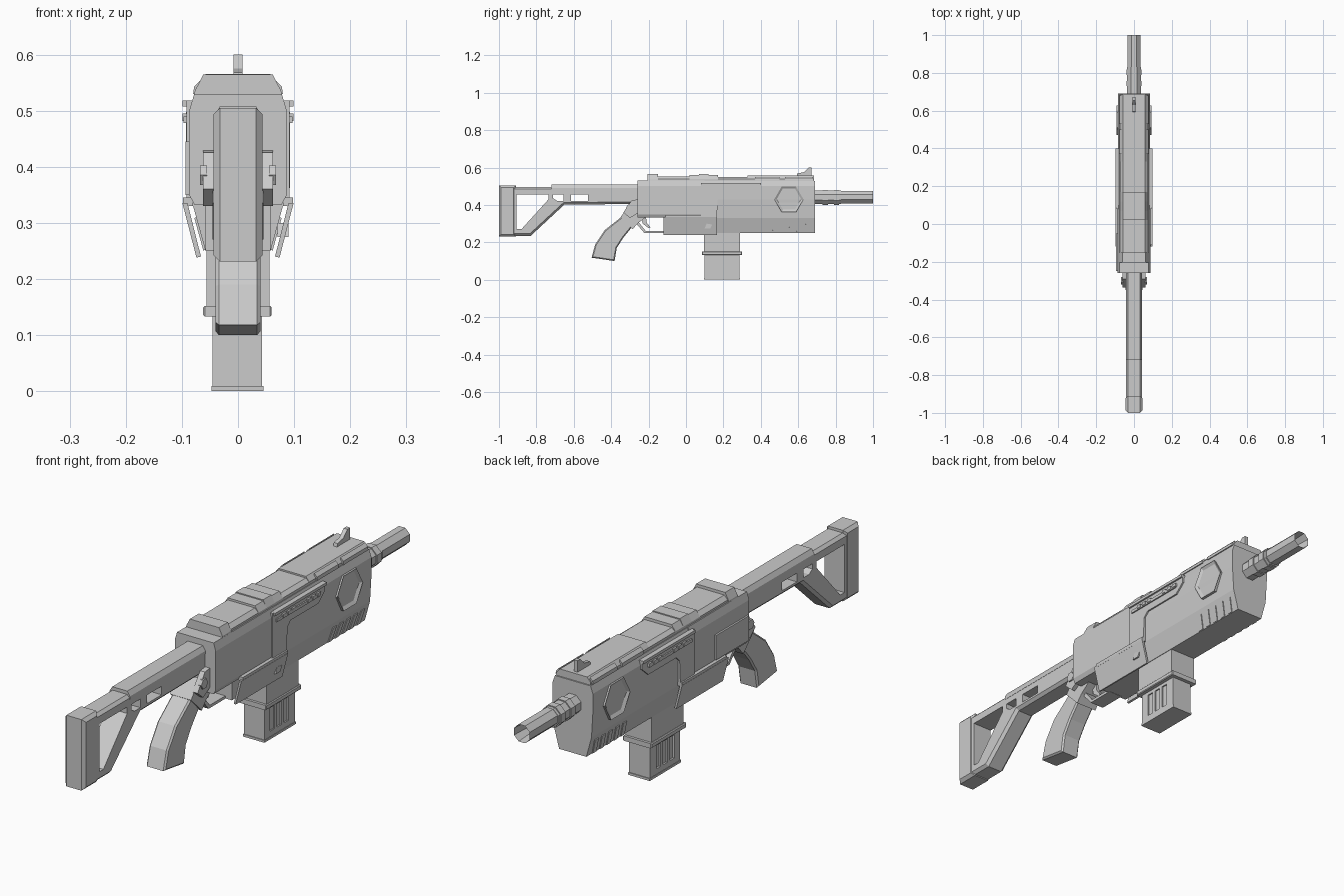
import bpy, bmesh, math
from mathutils import Vector

if "Cube" in bpy.data.objects:
    bpy.data.objects.remove(bpy.data.objects["Cube"])


def prism(name, pts, axis, lo, hi, bevel=0.0, inset=None):
    """Extrude a 2D outline along an axis: x takes (y,z), y takes (x,z), z takes (x,y)."""
    i = 'xyz'.index(axis)
    bm = bmesh.new()
    vs = []
    for p in pts:
        c = list(p)
        c.insert(i, lo)
        vs.append(bm.verts.new(c))
    face = bm.faces.new(vs)
    top = bmesh.ops.extrude_face_region(bm, geom=[face])['geom']
    d = Vector((0, 0, 0))
    d[i] = hi - lo
    bmesh.ops.translate(bm, verts=[g for g in top if isinstance(g, bmesh.types.BMVert)], vec=d)
    bmesh.ops.recalc_face_normals(bm, faces=bm.faces)
    if inset:  # recess the far cap: (rim, depth)
        cap = max((f for f in bm.faces), key=lambda f: f.normal.dot(d))
        bmesh.ops.inset_region(bm, faces=[cap], thickness=inset[0])
        bmesh.ops.translate(bm, verts=cap.verts, vec=-d.normalized() * inset[1])
    if bevel:  # chamfer the two cap outlines
        es = [e for e in bm.edges if abs(e.verts[0].co[i] - e.verts[1].co[i]) < 1e-6]
        bmesh.ops.bevel(bm, geom=es, offset=bevel, segments=1, affect='EDGES')
    me = bpy.data.meshes.new(name)
    bm.to_mesh(me)
    bm.free()
    ob = bpy.data.objects.new(name, me)
    bpy.context.collection.objects.link(ob)
    return ob


def box(name, x0, x1, y0, y1, z0, z1, bevel=0.0):
    return prism(name, [(y0, z0), (y1, z0), (y1, z1), (y0, z1)], 'x', x0, x1, bevel)


def sym(name, half, y0, y1):
    """Cross-section mirrored across x = 0, run along y."""
    return prism(name, half + [(-x, z) for x, z in reversed(half)], 'y', y0, y1)


def cut(ob, cutter):
    m = ob.modifiers.new('cut', 'BOOLEAN')
    m.operation, m.solver, m.object = 'DIFFERENCE', 'EXACT', cutter
    cutter.hide_render = True
    cutter.hide_set(True)


def ngon(cy, cz, r, n, turn=0.0):
    return [(cy + r * math.cos(turn + k * math.tau / n),
             cz + r * math.sin(turn + k * math.tau / n)) for k in range(n)]


# Receiver: front housing, rear housing, lower block
sym('front_housing', [(.058, .25), (.08, .33), (.086, .43), (.086, .50), (.076, .528)], .08, .69)
sym('rear_housing', [(.078, .333), (.087, .35), (.087, .50), (.078, .53)], -.26, .1)
box('lower_receiver', -.058, .058, -.12, .2, .25, .36)

# Top cover in stepped sections
for k, (y0, y1, z) in enumerate([(-.15, .02, .553), (.02, .07, .561), (.07, .12, .565),
                                 (.12, .17, .561), (.17, .33, .55), (.33, .685, .556)]):
    sym(f'top_cover_{k}', [(.074, .515), (.073, .538), (.058, z)], y0, y1)
sym('rear_sight_block', [(.08, .515), (.077, .535), (.062, .564)], -.205, -.15)
prism('front_sight', [(.59, .55), (.595, .568), (.63, .575), (.655, .6), (.672, .6), (.672, .55)],
      'x', -.008, .008)

# Side parts on both flanks
for s, side in ((1, 'right'), (-1, 'left')):
    prism('side_plate_' + side,
          [(.08, .33), (.165, .33), (.17, .43), (.19, .45), (.36, .45), (.4, .485), (.4, .518),
           (.08, .518)], 'x', s * .08, s * .092)
    prism('lower_skirt_' + side,
          [(s * .099, .335), (s * .09, .335), (s * .066, .24), (s * .074, .238)], 'y', -.12, .165)
    box('skirt_web_' + side, s * .08, s * .098, -.11, .165, .33, .345)
    # Rail strip with small teeth
    box('side_rail_' + side, s * .085, s * .099, .085, .4, .507, .518)
    box('rail_ledge_' + side, s * .085, s * .097, .1, .36, .478, .49)
    for k in range(3):
        for y in (.135, .285):
            box('rail_tooth_' + side, s * .085, s * .099, y + k * .03, y + .02 + k * .03, .482, .495)
    # Strips along the upper edge
    for y0, y1 in ((.37, .5), (.53, .68)):
        prism('upper_strip_' + side,
              [(s * .065, .535), (s * .08, .53), (s * .078, .543), (s * .066, .555)], 'y', y0, y1)
    # Hexagonal port
    prism('hex_port_' + side, ngon(.55, .43, .078, 6), 'x', s * .07, s * .093, inset=(.014, .008))
    # Slanted vent bars low on the front housing
    for k in range(5):
        y = .47 + k * .043
        v = prism('vent_bar_' + side, [(y - .008, 0), (y + .014, 0), (y + .022, .06), (y, .06)],
                  'x', -.004, .004)
        v.rotation_euler = (0, s * math.atan2(.022, .08), 0)
        v.location = (s * .058, 0, .252)
    # Grip hinge ears
    prism('hinge_ear_' + side, [(-.25, .43), (-.29, .425), (-.335, .36), (-.30, .33), (-.25, .36)],
          'x', s * .04, s * .062)
    prism('hinge_pin_' + side, ngon(-.3, .385, .02, 6), 'x', s * .055, s * .068)

# Single-sided details
box('left_panel', -.094, -.08, -.25, -.05, .35, .445)
prism('selector_lever', [(.1, .275), (.13, .275), (.14, .295), (.11, .3)], 'x', .07, .09)

# Barrel with stepped collar
octa = math.pi / 8
prism('barrel', ngon(0, .442, .036, 8, octa), 'y', .68, 1.0, inset=(.012, .12))
prism('barrel_sleeve', ngon(0, .44, .039, 8, octa), 'y', .68, .83)
for y in (.73, .79):
    prism('barrel_ring', ngon(0, .44, .043, 8, octa), 'y', y, y + .028)

# Stock with cut-outs
stock = prism('stock', [(-1, .235), (-.83, .235), (-.65, .402), (-.24, .405), (-.24, .495),
                        (-1, .495)], 'x', -.042, .042, bevel=.011)
for k, pts in enumerate([
        [(-.905, .455), (-.735, .455), (-.735, .43), (-.88, .27), (-.905, .27)],
        [(-.71, .455), (-.655, .455), (-.655, .422), (-.69, .422), (-.71, .435)],
        [(-.615, .455), (-.525, .455), (-.525, .422), (-.615, .422)]]):
    cut(stock, prism(f'stock_cutter_{k}', pts, 'x', -.1, .1))
sym('stock_comb', [(.043, .478), (.043, .49), (.032, .508)], -.72, -.24)
prism('butt_pad', [(-1, .231), (-.91, .231), (-.91, .505), (-1, .505)], 'x', -.044, .044, bevel=.012)

# Pistol grip
prism('grip', [(-.505, .118), (-.485, .19), (-.435, .265), (-.34, .34), (-.29, .28),
               (-.335, .225), (-.37, .17), (-.382, .1)], 'x', -.04, .04, bevel=.006)
prism('grip_neck', [(-.25, .41), (-.30, .40), (-.35, .335), (-.285, .27), (-.26, .3), (-.2, .345)],
      'x', -.045, .045)

# Trigger guard and trigger
prism('trigger_guard', [(-.27, .305), (-.255, .31), (-.215, .26), (-.11, .26), (-.11, .249),
                        (-.222, .249)], 'x', -.03, .03)
prism('trigger', [(-.24, .345), (-.215, .345), (-.21, .305), (-.19, .28), (-.2, .276),
                  (-.232, .3)], 'x', -.01, .01)

# Magazine well, collar and grooved magazine
box('magazine_well', -.056, .056, .095, .29, .145, .27)
box('magazine_collar', -.062, .06, .085, .3, .133, .152, bevel=.003)
magazine = box('magazine', -.045, .043, .1, .285, .005, .14)
for s in (1, -1):
    for k in range(3):
        y = .135 + k * .042
        cut(magazine, box('groove_cutter', s * .038, s * .06, y, y + .026, .03, .12))
box('magazine_base', -.047, .045, .097, .288, 0, .009)
